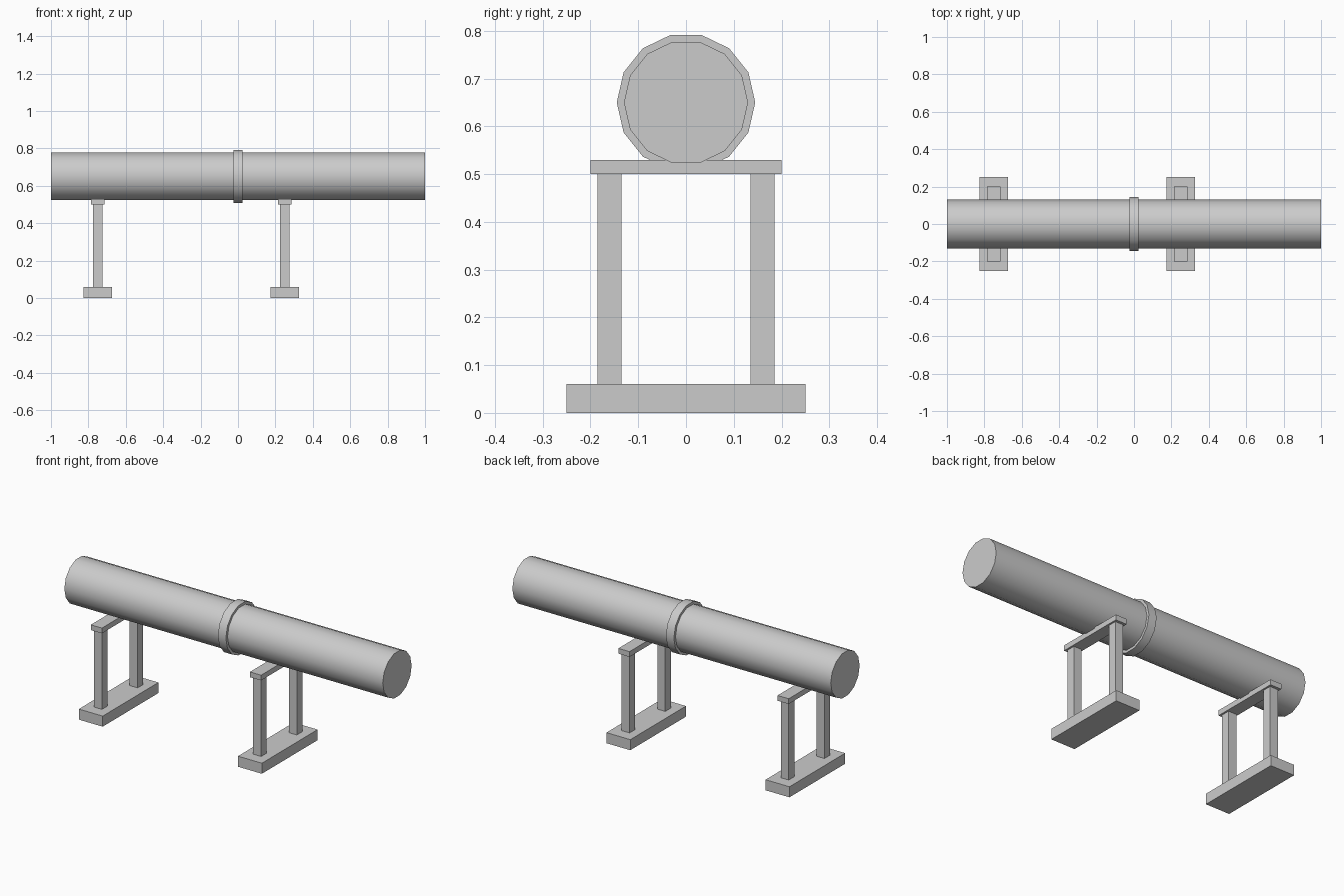
import bpy
from math import radians

if "Cube" in bpy.data.objects:
    bpy.data.objects.remove(bpy.data.objects["Cube"])

AXIS_Z = 0.65  # height of the pipe centre line


def box(name, x, y, z0, z1, sx, sy):
    bpy.ops.mesh.primitive_cube_add(size=1, location=(x, y, (z0 + z1) / 2))
    ob = bpy.context.object
    ob.name = name
    ob.scale = (sx, sy, z1 - z0)
    bpy.ops.object.transform_apply(location=False, rotation=False, scale=True)
    return ob


def tube(name, radius, length):
    # 14 sides, with a vertex pointing to +y and -y
    bpy.ops.mesh.primitive_cylinder_add(vertices=14, radius=radius, depth=length,
                                        location=(0, 0, AXIS_Z),
                                        rotation=(0, radians(90), 0))
    ob = bpy.context.object
    ob.name = name
    bpy.ops.object.transform_apply(location=False, rotation=True, scale=False)
    bpy.ops.object.shade_smooth_by_angle(angle=radians(30))
    return ob


# Pipe and the joint collar at its middle
tube("pipe", 0.13, 2.0)
tube("collar", 0.145, 0.05)

# Two supports: foot, pair of posts, crossbar
for side, x in (("left", -0.75), ("right", 0.25)):
    box(f"{side}_foot", x, 0, 0, 0.06, 0.15, 0.5)
    for end, y in (("front", -0.16), ("back", 0.16)):
        box(f"{side}_{end}_post", x, y, 0.06, 0.5, 0.05, 0.05)
    box(f"{side}_crossbar", x, 0, 0.5, 0.53, 0.07, 0.4)
